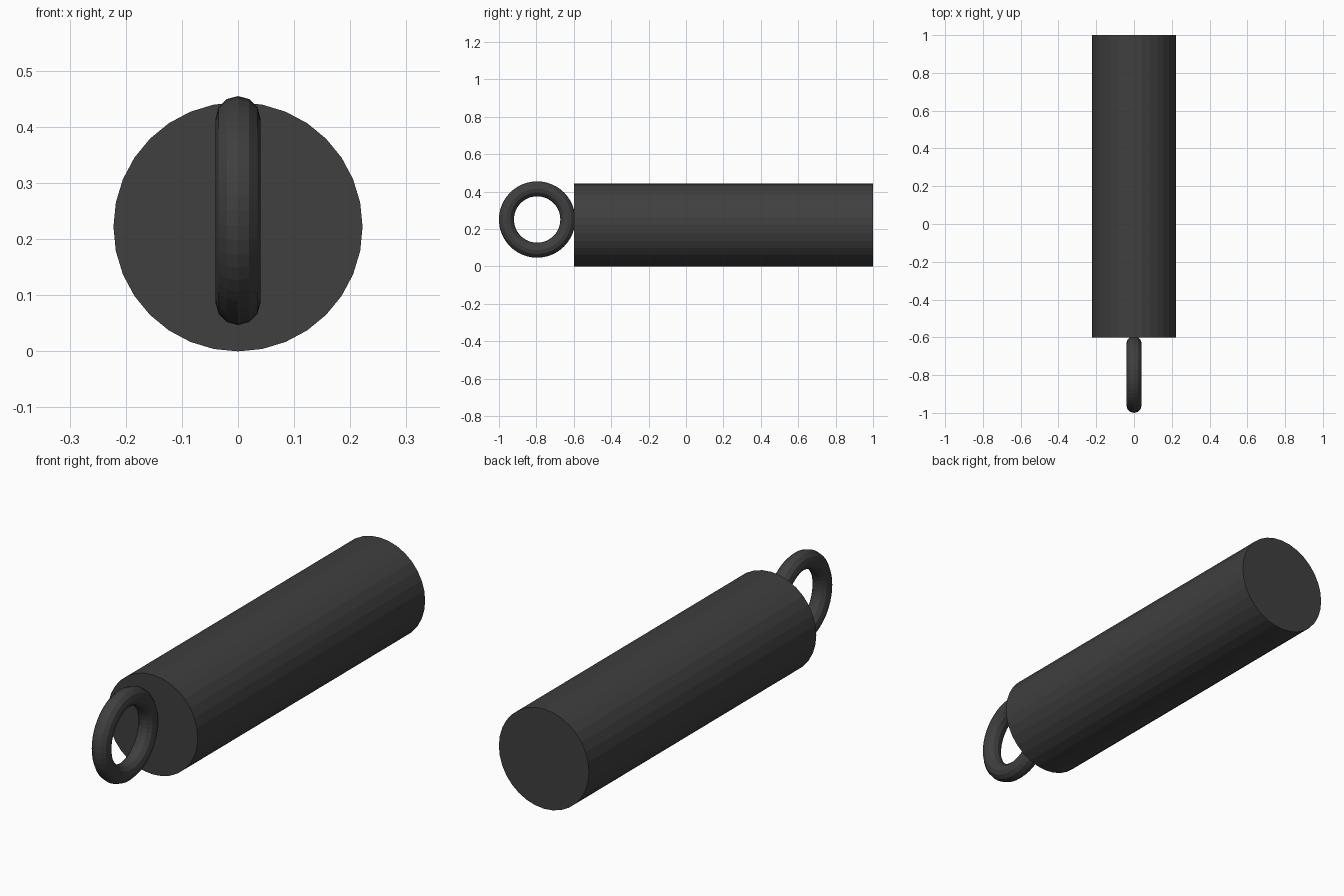
import bpy
from math import pi

if "Cube" in bpy.data.objects:
    bpy.data.objects.remove(bpy.data.objects["Cube"])

mat = bpy.data.materials.new("dark_grey")
mat.diffuse_color = (0.05, 0.05, 0.05, 1)
mat.use_nodes = True
mat.node_tree.nodes["Principled BSDF"].inputs["Base Color"].default_value = mat.diffuse_color


def finish(name):
    obj = bpy.context.object
    obj.name = name
    obj.data.materials.append(mat)
    return obj


# Solid barrel lying along y
R = 0.222
bpy.ops.mesh.primitive_cylinder_add(vertices=32, radius=R, depth=1.6,
                                    location=(0, 0.2, R), rotation=(pi / 2, 0, 0))
finish("barrel")

# Upright ring at the front end, just sunk into the barrel face
bpy.ops.mesh.primitive_torus_add(major_radius=0.164, minor_radius=0.04,
                                 major_segments=48, minor_segments=12,
                                 location=(0, -0.796, 0.251), rotation=(0, pi / 2, 0))
finish("hanging_ring")
